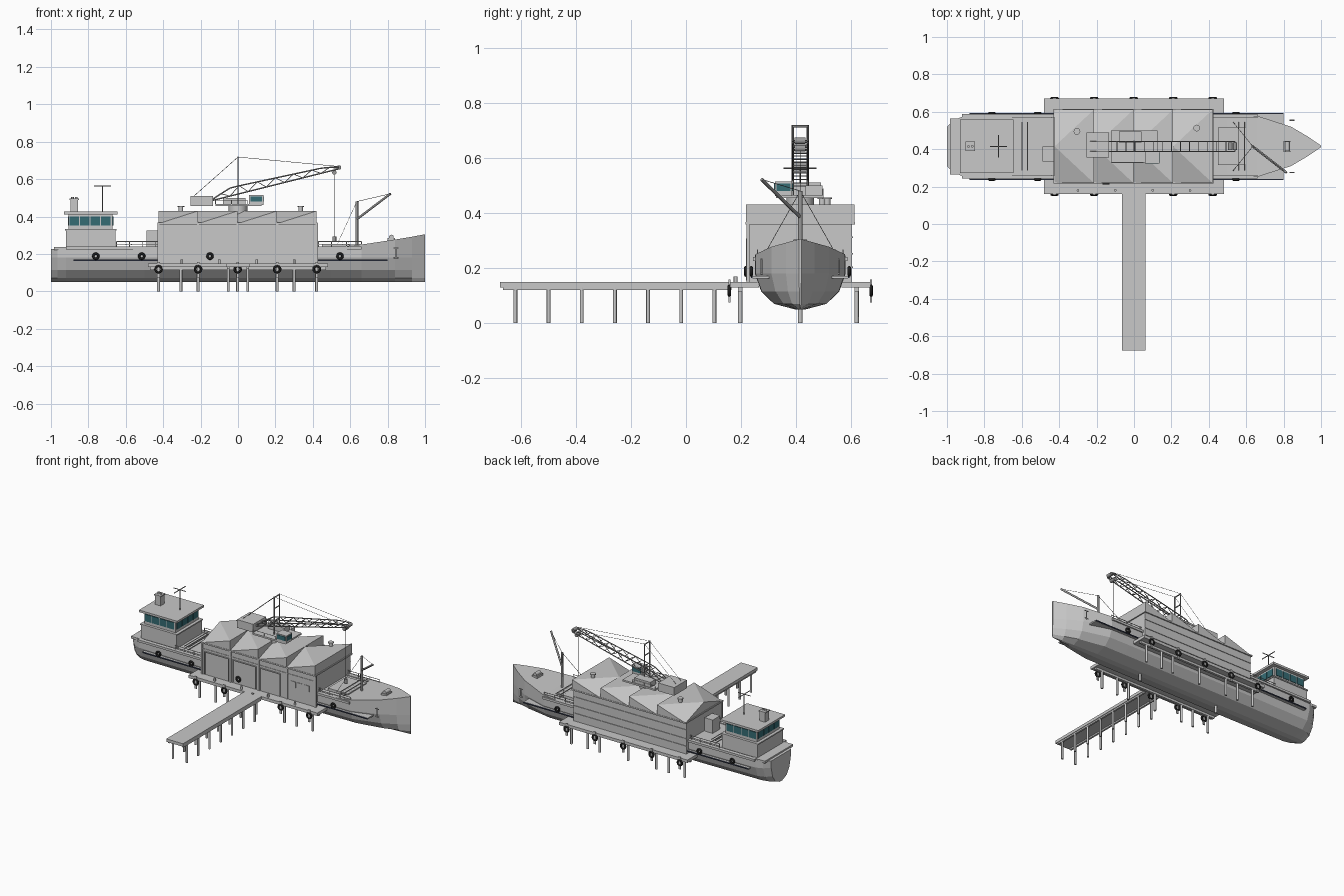
import bpy, bmesh, math
from mathutils import Vector, Matrix

cube = bpy.data.objects.get("Cube")
if cube:
    bpy.data.objects.remove(cube)

CY = 0.415  # ship centre line; every part is written relative to it


def material(name, rgb):
    m = bpy.data.materials.new(name)
    m.use_nodes = True
    m.diffuse_color = (*rgb, 1)
    m.node_tree.nodes["Principled BSDF"].inputs["Base Color"].default_value = (*rgb, 1)
    return m


GREY = material("painted grey", (0.58, 0.58, 0.58))
STEEL = material("crane steel", (0.32, 0.32, 0.32))
RUBBER = material("black rubber", (0.012, 0.012, 0.012))
GLASS = material("teal glass", (0.035, 0.15, 0.175))
NAVY = material("navy rail", (0.04, 0.05, 0.09))


def finish(name, bm, mat, smooth=False):
    bmesh.ops.recalc_face_normals(bm, faces=bm.faces)
    me = bpy.data.meshes.new(name)
    bm.to_mesh(me)
    bm.free()
    me.materials.append(mat)
    ob = bpy.data.objects.new(name, me)
    ob.location.y = CY
    bpy.context.collection.objects.link(ob)
    if smooth:
        for p in me.polygons:
            p.use_smooth = len(p.vertices) == 4


def boxes(name, items, mat=GREY):
    """Each item is x0, x1, y0, y1, z0, z1."""
    bm = bmesh.new()
    for x0, x1, y0, y1, z0, z1 in items:
        t = Matrix.Translation(((x0 + x1) / 2, (y0 + y1) / 2, (z0 + z1) / 2))
        bmesh.ops.create_cube(bm, size=1, matrix=t @ Matrix.Diagonal((x1 - x0, y1 - y0, z1 - z0, 1)))
    finish(name, bm, mat)


def rods(name, segs, r, mat=STEEL, n=6):
    bm = bmesh.new()
    for a, b in segs:
        a, b = Vector(a), Vector(b)
        rot = (b - a).to_track_quat('Z', 'Y').to_matrix().to_4x4()
        bmesh.ops.create_cone(bm, cap_ends=True, segments=n, radius1=r, radius2=r,
                              depth=(b - a).length, matrix=Matrix.Translation((a + b) / 2) @ rot)
    finish(name, bm, mat, n > 6)


def tyre(name, x, y, z, r):
    bpy.ops.mesh.primitive_torus_add(location=(x, y + CY, z), rotation=(math.pi / 2, 0, 0), major_radius=r,
                                     minor_radius=0.0065, major_segments=18, minor_segments=8)
    ob = bpy.context.object
    ob.name = name
    ob.data.materials.append(RUBBER)
    bpy.ops.object.shade_smooth()


# Hull lofted from stern to stem
bm = bmesh.new()
rings = []
for x, w, deck in [(-1, .105, .225), (-.965, .14, .23), (-.92, .158, .235), (-.5, .165, .235), (.5, .165, .235),
                   (.66, .163, .25), (.84, .105, .277), (.93, .052, .292), (1, .004, .305)]:
    half = [(w, deck), (w, .18), (.86 * w, .115), (.58 * w, .07), (.12 * w, .05)]
    ring = half + [(-y, z) for y, z in reversed(half)]
    rings.append([bm.verts.new((x, y, z)) for y, z in ring])
for a, b in zip(rings, rings[1:]):
    for i in range(len(a)):
        j = (i + 1) % len(a)
        bm.faces.new((a[i], a[j], b[j], b[i]))
bm.faces.new(rings[0])
bm.faces.new(rings[-1])
finish("hull", bm, GREY)

# Rub ledges, side decks, rails and anchors
for side, s in (("front", -1), ("back", 1)):
    lo, hi = sorted((s * .11, s * .174))
    boxes(side + "_rub_ledge", [(-.88, .8, lo, hi, .162, .171)])
    lo, hi = sorted((s * .174, s * .179))
    boxes(side + "_rub_strip", [(-.88, .8, lo, hi, .163, .17)], NAVY)
    lo, hi = sorted((s * .145, s * .172))
    boxes(side + "_side_deck", [(-.92, .66, lo, hi, .225, .24)])
    rods(side + "_guard_rail", [((x0, s * .155, z), (x1, s * .155, z)) for x0, x1 in ((-.65, -.43), (.42, .66))
                                for z in (.252, .266)] +
         [((x, s * .155, .235), (x, s * .155, .266)) for x in (-.65, -.58, -.51, -.44, .43, .5, .58, .66)],
         .0022, GREY)
    y = s * .14
    rods(side + "_anchor", [((.845, y, .175), (.845, y, .235)), ((.832, y, .18), (.858, y, .18)),
                            ((.832, y, .232), (.858, y, .232))], .0035, GREY)
    for x in (-.76, -.515, .545):
        tyre(side + "_hull_fender", x, s * .178, .188, .0135)
boxes("stern_plate", [(-.985, -.9, -.15, .15, .222, .237)])

# Wheelhouse
boxes("wheelhouse_base", [(-.92, -.655, -.135, .135, .235, .33)])
boxes("wheelhouse_cabin", [(-.905, -.67, -.122, .122, .33, .412)])
boxes("wheelhouse_ledge", [(-.925, -.65, -.14, .14, .325, .333)])
boxes("wheelhouse_roof", [(-.93, -.645, -.143, .143, .412, .426)])
panes = []
for i in range(4):
    x, y = -.9 + i * .056, -.112 + i * .057
    panes += [(x, x + .05, s * .124 - .002, s * .124 + .002, .353, .4) for s in (-1, 1)]
    panes += [(c - .002, c + .002, y, y + .052, .353, .4) for c in (-.907, -.668)]
boxes("wheelhouse_windows", panes, GLASS)
boxes("funnel", [(-.895, -.855, -.02, .02, .42, .49), (-.9, -.85, -.025, .025, .488, .495)])
rods("funnel_pipes", [((x, 0, .48), (x, 0, .505)) for x in (-.885, -.865)], .007, GREY, 8)
rods("signal_mast", [((-.725, 0, .42), (-.725, 0, .565)), ((-.77, 0, .563), (-.68, 0, .563)),
                     ((-.725, -.06, .563), (-.725, .06, .563))], .003)

# Deck gear aft and forward
boxes("deck_crate", [(-.49, -.43, -.08, 0, .235, .325)])
boxes("deck_hatch", [(.45, .6, -.1, .1, .235, .252)])
rods("deck_barriers", [((x, -.13, z), (x, .13, z)) for x in (-.6, -.57, .56, .59) for z in (.25, .265)],
     .003, GREY)
rods("bow_winch", [((.82, -.025, .29), (.82, .025, .29))], .013, GREY, 10)
boxes("bow_winch_base", [(.8, .84, -.03, .03, .268, .285)])

# Fore derrick
top, tip = (.635, 0, .48), (.815, -.14, .522)
rods("derrick_mast", [((.635, 0, .24), top)], .008, STEEL, 8)
rods("derrick_boom", [((.635, 0, .385), tip)], .0065, STEEL, 8)
rods("derrick_cables", [(top, tip), (top, (.53, -.13, .25)), (top, (.53, .13, .25))], .0013, STEEL, 4)

# Dock, pier and piles
boxes("dock_decks", [(-.48, .48, a, b, .13, .15) for a, b in ((-.255, -.15), (.15, .255))])
boxes("dock_beams", [(-.47, .47, y - .008, y + .008, .115, .13) for y in (-.218, .205)])
boxes("pier_deck", [(-.063, .062, -1.09, -.25, .13, .15)])
boxes("pier_stringers", [(x - .006, x + .006, -1.08, -.25, .12, .13) for x in (-.052, .052)])
bays = [-.425 + i * .2115 for i in range(5)]
rods("dock_piles", [((x, y, 0), (x, y, .13)) for x in bays + [-.305, .3] for y in (-.218, .205)], .008, GREY, 8)
rods("hull_piles", [((x, 0, 0), (x, 0, .06)) for x in (-.305, .3)], .008, GREY, 8)
rods("pier_piles", [((x, -1.035 + i * .1205, 0), (x, -1.035 + i * .1205, .13))
                    for i in range(7) for x in (-.052, .052)], .007, GREY, 8)
boxes("fender_posts", [(x - .007, x + .007, s * .257 - .003, s * .257 + .003, .075, .158)
                       for x in bays for s in (-1, 1)])
for x in bays:
    for s in (-1, 1):
        tyre("dock_fender", x, s * .2575, .118, .0165)
rods("dock_bollards", [((x, -.235, .15), (x, -.235, .17)) for x in (-.3, -.1, .1, .3)], .007, GREY, 8)

# Shed walls, posts, doors and seams
boxes("shed_walls", [(-.425, .418, -.19, .188, .145, .365)])
boxes("shed_posts", [(x - .006, x + .006, -.195, -.185, .15, .365) for x in bays])
frames = []
for a, b in ((-.405, -.225), (-.195, -.02), (.007, .16)):
    frames += [(a, b, -.197, -.19, .302, .307), (a, a + .004, -.197, -.19, .155, .305),
               (b - .004, b, -.197, -.19, .155, .305)]
boxes("door_frames", frames)
boxes("front_wall_seam", [(-.425, .418, -.193, -.188, .318, .323)])
boxes("back_wall_seams", [(-.425, .418, .187, .192, z, z + .005) for z in (.2, .25, .31)])
boxes("shed_windows", [(x, x + .035, -.193, -.189, .24, .28) for x in (.24, .29, .34)])
tyre("shed_fender", -.15, -.198, .188, .0135)

# Folded roof: every bay is a gable on one end and level on the other
for x0, x1 in zip(bays, bays[1:]):
    bm = bmesh.new()
    pts = [(x0, 0, .43)] + [(x, s * .197, z) for s in (-1, 1) for x, z in ((x0, .362), (x1, .362), (x1, .43))]
    bmesh.ops.convex_hull(bm, input=[bm.verts.new(p) for p in pts])
    finish("roof_bay", bm, GREY)
boxes("eaves_trim", [(-.43, .425, s * .195 - .004, s * .195 + .004, .358, .367) for s in (-1, 1)] +
      [(x - .004, x + .004, -.195, .195, .358, .367) for x in (-.426, .422)])
vents = [(-.305, .08), (.335, .098)]
rods("roof_vents", [((x, y, .38), (x, y, .45)) for x, y in vents], .012, GREY, 12)
rods("roof_vent_caps", [((x, y, .45), (x, y, .457)) for x, y in vents], .018, GREY, 12)

# Crane body
rods("crane_pedestal", [((0, 0, .4), (0, 0, .456))], .05, GREY, 16)
boxes("crane_platform", [(-.12, .125, -.088, .085, .455, .466)])
boxes("crane_counterweight", [(-.255, -.135, -.06, .075, .455, .51)])
boxes("crane_machinery", [(-.08, .04, .02, .08, .466, .5)])
boxes("crane_cab", [(.06, .135, -.092, -.03, .462, .515)])
boxes("crane_cab_windows", [(.067, .128, y - .002, y + .002, .48, .508) for y in (-.093, -.029)] +
      [(.134, .138, -.087, -.035, .48, .508)], GLASS)
rods("crane_platform_rails", [((-.12, y, .487), (.05, y, .487)) for y in (-.085, .083)] +
     [((x, y, .466), (x, y, .487)) for x in (-.12, -.035, .05) for y in (-.085, .083)], .002, GREY)

# Crane gantry
sides = (-.027, .027)
rods("crane_gantry", [((0, y, .46), (0, y, .72)) for y in sides] + [((0, -.027, z), (0, .027, z))
     for z in (.55, .64, .715)], .004)

# Lattice boom
N = 14


def chord(t, y, upper):
    depth = .048 * min(1, 6 * t + .1, 6 * (1 - t) + .35)
    return Vector((-.14 + .68 * t, y, .485 + .17 * t + (depth if upper else 0) * (1 - .5 * t)))


main, brace = [], []
for y in sides:
    for i in range(N):
        t, u = i / N, (i + 1) / N
        main += [(chord(t, y, k), chord(u, y, k)) for k in (0, 1)]
        brace.append((chord(t, y, i % 2), chord(u, y, 1 - i % 2)))
for i in range(N + 1):
    brace += [(chord(i / N, -.027, k), chord(i / N, .027, k)) for k in (0, 1)]
rods("boom_chords", main, .0035)
rods("boom_bracing", brace, .002, STEEL, 5)
rods("boom_sheaves", [((x, -.02, z), (x, .02, z)) for x, z in ((.54, .662), (.515, .635))], .012, STEEL, 12)
rods("crane_cables", [((0, y, .718), (.535, y, .668)) for y in sides] +
     [((0, y, .718), (-.235, y, .51)) for y in sides] + [((.515, 0, .64), (.515, 0, .29))], .0013, STEEL, 4)
rods("crane_hook_block", [((.515, 0, .265), (.515, 0, .292))], .011, STEEL, 8)
